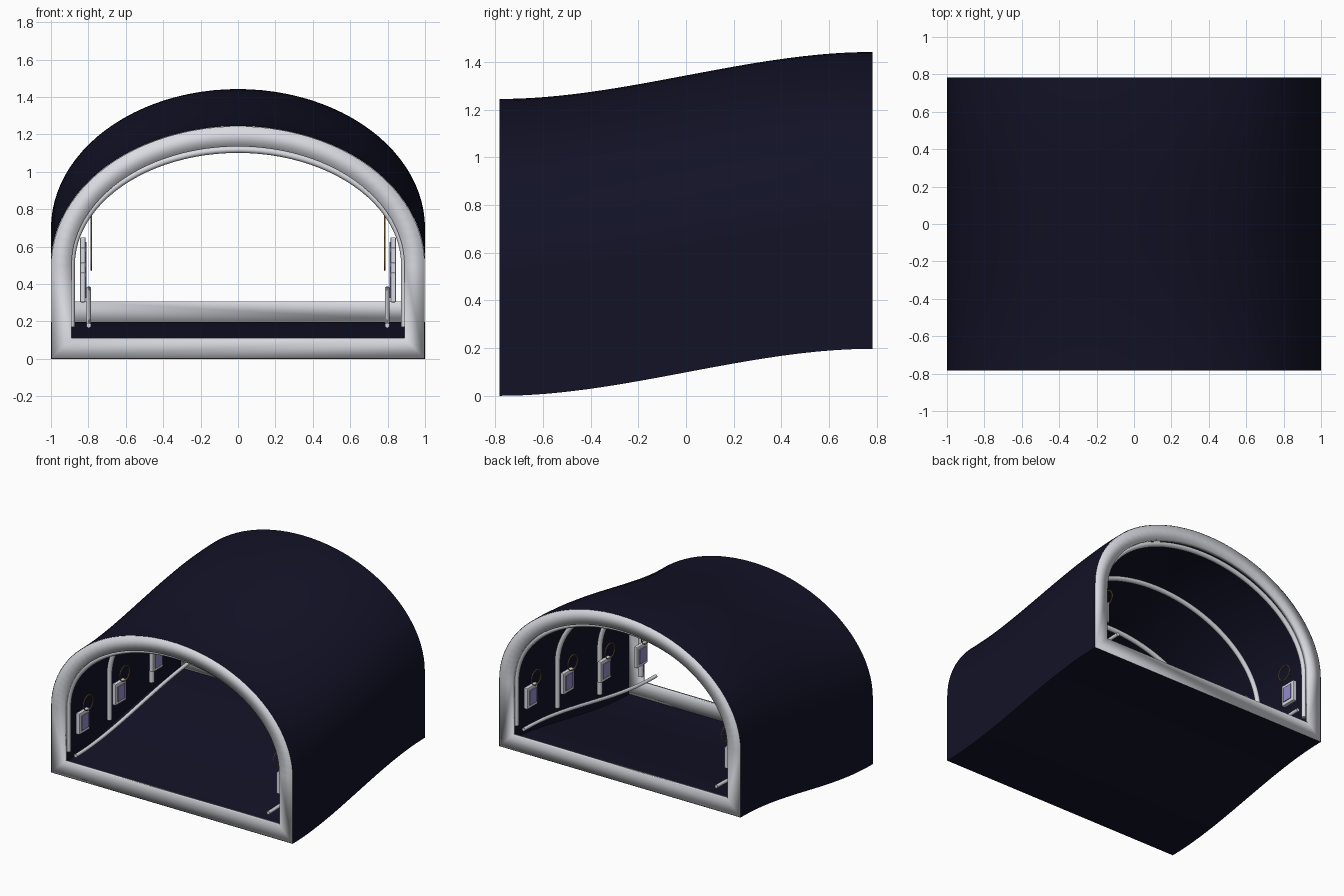
import bpy, bmesh, math
from mathutils import Matrix

cube = bpy.data.objects.get("Cube")
if cube:
    bpy.data.objects.remove(cube, do_unlink=True)

HALF = 0.782      # half length of the tunnel
RISE = 0.197      # height gained from front to back
SPRING = 0.5      # height where the arch begins


def material(name, rgb):
    mat = bpy.data.materials.new(name)
    mat.use_nodes = True
    mat.diffuse_color = (*rgb, 1)
    mat.node_tree.nodes["Principled BSDF"].inputs["Base Color"].default_value = (*rgb, 1)
    return mat


NAVY = material("navy", (0.006, 0.006, 0.02))
WHITE = material("soft white", (0.7, 0.71, 0.76))
LAVENDER = material("lavender", (0.3, 0.26, 0.6))
GOLD = material("gold", (0.42, 0.25, 0.06))


def lift(y):
    """Smooth climb of the tunnel floor along its length."""
    t = min(max((y + HALF) / (2 * HALF), 0), 1)
    return RISE * t * t * (3 - 2 * t)


def arch(half_width, crown, base, steps=48):
    """Straight legs with a half ellipse on top, from +x foot to -x foot."""
    pts = [(half_width, base)]
    for i in range(steps + 1):
        a = math.pi * i / steps
        pts.append((half_width * math.cos(a), SPRING + (crown - SPRING) * math.sin(a)))
    return pts + [(-half_width, base)]


def finish(bm, name, mat):
    bmesh.ops.recalc_face_normals(bm, faces=bm.faces[:])
    mesh = bpy.data.meshes.new(name)
    bm.to_mesh(mesh)
    bm.free()
    mesh.materials.append(mat)
    obj = bpy.data.objects.new(name, mesh)
    bpy.context.collection.objects.link(obj)
    return obj


def smooth(obj, angle):
    bpy.ops.object.select_all(action='DESELECT')
    obj.select_set(True)
    bpy.context.view_layer.objects.active = obj
    bpy.ops.object.shade_smooth_by_angle(angle=math.radians(angle))


def bridge(bm, loops, wrap=False):
    """Join successive closed loops of vertices with quads."""
    pairs = list(zip(loops, loops[1:])) + ([(loops[-1], loops[0])] if wrap else [])
    for a, b in pairs:
        for i in range(len(a)):
            j = (i + 1) % len(a)
            bm.faces.new((a[i], a[j], b[j], b[i]))


def loop_at(bm, profile, y, z):
    return [bm.verts.new((px, y, pz + z)) for px, pz in profile]


# Thin outer skin: walls, roof and floor in one sweep
bm = bmesh.new()
stations = [-HALF + 2 * HALF * i / 32 for i in range(33)]
bridge(bm, [loop_at(bm, arch(1, 1.245, 0), y, lift(y)) for y in stations])
smooth(finish(bm, "tunnel_shell", NAVY), 40)

# Broad pale rims at both openings
outer, inner = arch(0.998, 1.243, 0.002), arch(0.89, 1.135, 0.11)
for name, side in (("front_rim", -1), ("back_rim", 1)):
    bm = bmesh.new()
    face_y, deep_y = side * (HALF + 0.001), side * (HALF - 0.03)
    z = lift(side * HALF)
    bridge(bm, [loop_at(bm, outer, face_y, z), loop_at(bm, inner, face_y, z),
                loop_at(bm, inner, deep_y, z), loop_at(bm, outer, deep_y, z)], wrap=True)
    smooth(finish(bm, name, WHITE), 180)


def tube(name, points, radius, mat):
    curve = bpy.data.curves.new(name, 'CURVE')
    curve.dimensions = '3D'
    curve.bevel_depth = radius
    curve.bevel_resolution = 3
    curve.use_fill_caps = True
    spline = curve.splines.new('POLY')
    spline.points.add(len(points) - 1)
    for p, co in zip(spline.points, points):
        p.co = (*co, 1)
    spline.use_smooth = True
    curve.materials.append(mat)
    obj = bpy.data.objects.new(name, curve)
    bpy.context.collection.objects.link(obj)


# Inner ribs that stop short of the floor
for n, y in enumerate((-0.735, -0.25, 0.25, 0.735)):
    tube(f"rib_{n + 1}", [(x, y, z + lift(y)) for x, z in arch(0.89, 1.118, 0.17)], 0.018, WHITE)


def box(name, centre, size, mat, bevel=0):
    bm = bmesh.new()
    bmesh.ops.create_cube(bm, size=1, matrix=Matrix.Translation(centre) @ Matrix.Diagonal((*size, 1)))
    if bevel:
        bmesh.ops.bevel(bm, geom=bm.edges[:], offset=bevel, segments=2, affect='EDGES', profile=0.5)
    return finish(bm, name, mat)


# Handrails, wall displays and hanging rings on both sides
for label, side in (("left", 1), ("right", -1)):
    tube(f"{label}_handrail", [(side * 0.798, y, 0.178 + lift(y)) for y in stations], 0.013, WHITE)
    for n, y in enumerate((-0.65, -0.22, 0.22, 0.65)):
        z = lift(y)
        box(f"{label}_display_{n + 1}", (side * 0.83, y, z + 0.377), (0.03, 0.125, 0.158), WHITE, 0.006)
        box(f"{label}_screen_{n + 1}", (side * 0.813, y, z + 0.377), (0.008, 0.08, 0.11), LAVENDER)
        bpy.ops.mesh.primitive_torus_add(
            location=(side * 0.785, y, z + 0.526), rotation=(0, math.pi / 2, 0),
            major_radius=0.056, minor_radius=0.004, major_segments=32, minor_segments=8)
        ring = bpy.context.object
        ring.name = f"{label}_ring_{n + 1}"
        ring.data.materials.append(GOLD)
        smooth(ring, 60)
